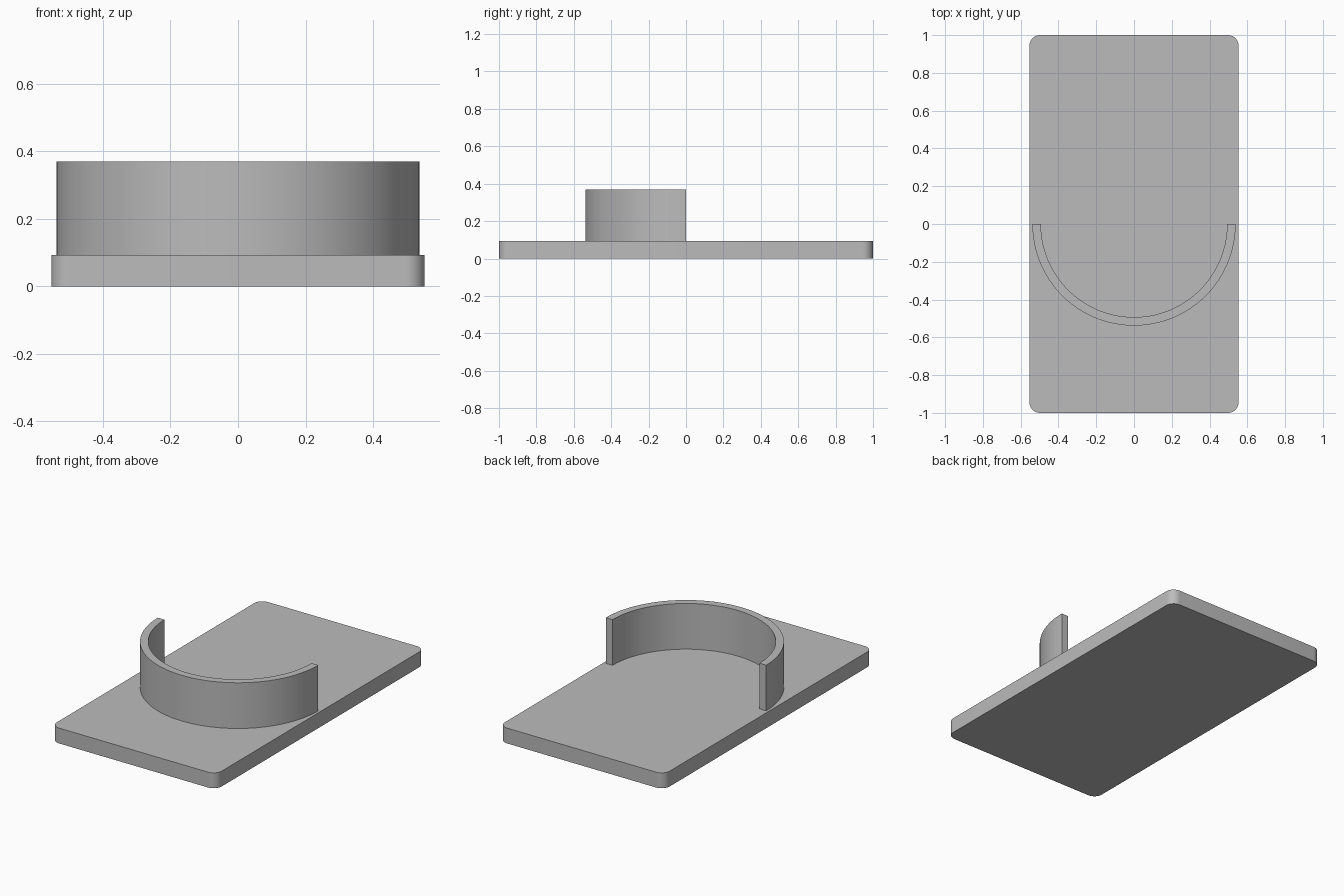
import bpy, bmesh, math

if "Cube" in bpy.data.objects:
    bpy.data.objects.remove(bpy.data.objects["Cube"])

grey = bpy.data.materials.new("plain grey")
grey.diffuse_color = (0.5, 0.5, 0.5, 1)
grey.use_nodes = True
grey.node_tree.nodes["Principled BSDF"].inputs["Base Color"].default_value = grey.diffuse_color


def arc(cx, cy, r, a0, a1, n):
    """Points along an arc, angles in degrees."""
    angles = [math.radians(a0 + (a1 - a0) * i / n) for i in range(n + 1)]
    return [(cx + r * math.cos(a), cy + r * math.sin(a)) for a in angles]


def extrude(name, outline, z0, z1):
    """Solid from a counter-clockwise outline."""
    bm = bmesh.new()
    low = [bm.verts.new((x, y, z0)) for x, y in outline]
    high = [bm.verts.new((x, y, z1)) for x, y in outline]
    n = len(outline)
    for i in range(n):
        j = (i + 1) % n
        bm.faces.new((low[i], low[j], high[j], high[i]))
    bm.faces.new(low[::-1])
    bm.faces.new(high)
    mesh = bpy.data.meshes.new(name)
    bm.to_mesh(mesh)
    bm.free()
    mesh.materials.append(grey)
    ob = bpy.data.objects.new(name, mesh)
    bpy.context.collection.objects.link(ob)
    bpy.ops.object.select_all(action='DESELECT')
    ob.select_set(True)
    bpy.context.view_layer.objects.active = ob
    bpy.ops.object.shade_smooth_by_angle(angle=math.radians(30))
    return ob


# Base plate with rounded corners
W, L, R, T = 0.553, 1.0, 0.055, 0.093
plate = []
for k, (sx, sy) in enumerate([(1, 1), (-1, 1), (-1, -1), (1, -1)]):
    plate += arc(sx * (W - R), sy * (L - R), R, 90 * k, 90 * k + 90, 10)
extrude("base_plate", plate, 0, T)

# Half-round wall standing on the plate, open to the back
wall = arc(0, 0, 0.538, 180, 360, 64) + arc(0, 0, 0.493, 360, 180, 64)
extrude("curved_wall", wall, T, 0.37)
